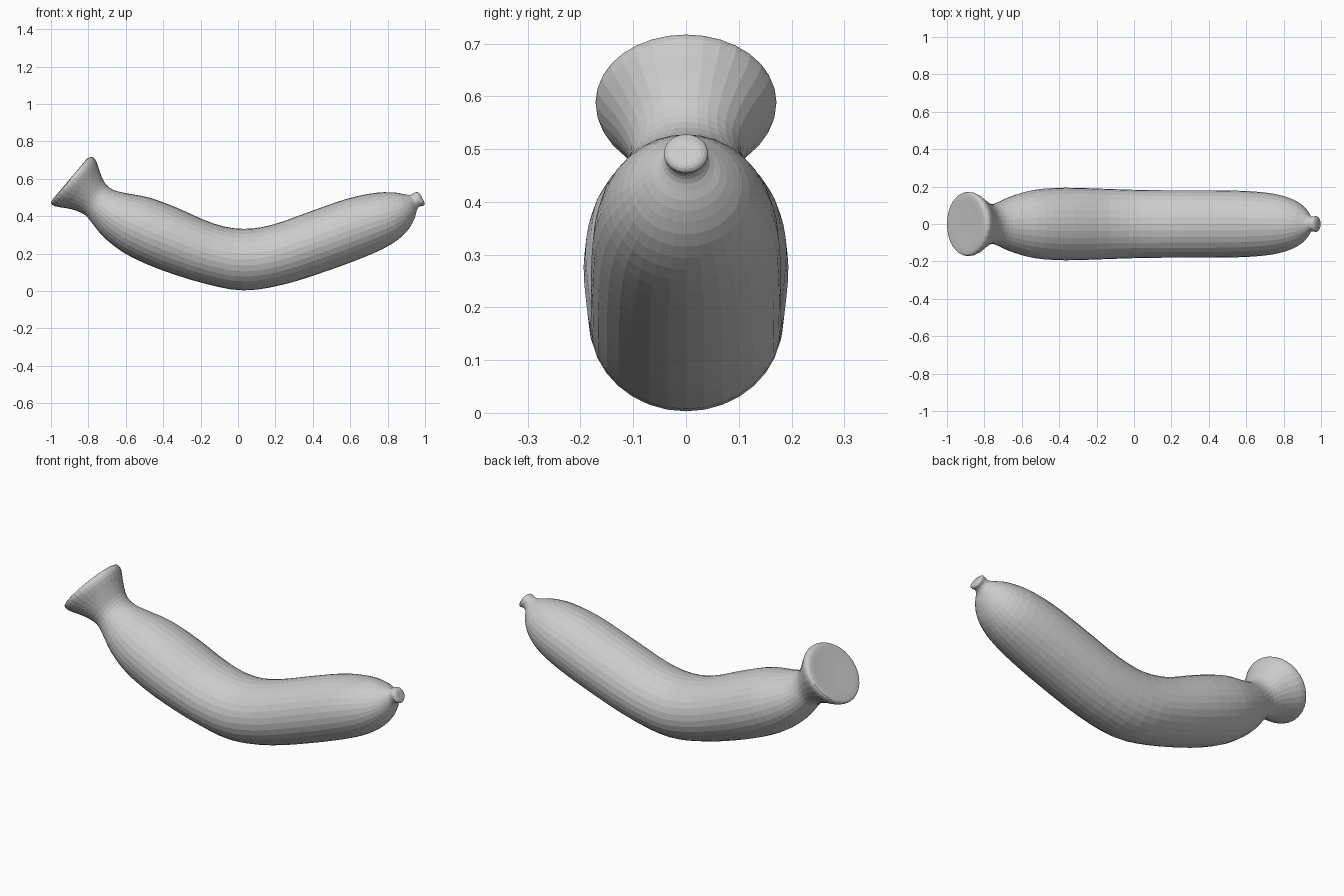
import bpy, bmesh, math
from mathutils import Vector

SIDES, STEPS = 32, 3

# Cross-sections from stem to tip: top x, top z, bottom x, bottom z, half width
STATIONS = [
    (-0.895, 0.599, -0.911, 0.580, 0.013),
    (-0.845, 0.660, -0.955, 0.531, 0.088),
    (-0.808, 0.706, -0.990, 0.490, 0.152),
    (-0.783, 0.717, -1.000, 0.469, 0.170),
    (-0.760, 0.698, -0.975, 0.452, 0.166),
    (-0.738, 0.635, -0.890, 0.437, 0.130),
    (-0.712, 0.578, -0.820, 0.408, 0.106),
    (-0.668, 0.541, -0.778, 0.360, 0.116),
    (-0.590, 0.521, -0.715, 0.285, 0.148),
    (-0.470, 0.498, -0.600, 0.198, 0.182),
    (-0.320, 0.442, -0.420, 0.116, 0.194),
    (-0.130, 0.360, -0.180, 0.040, 0.188),
    (0.030, 0.332, 0.030, 0.003, 0.182),
    (0.190, 0.356, 0.250, 0.036, 0.180),
    (0.400, 0.430, 0.490, 0.112, 0.180),
    (0.590, 0.495, 0.690, 0.187, 0.174),
    (0.740, 0.525, 0.820, 0.250, 0.155),
    (0.840, 0.526, 0.900, 0.315, 0.120),
    (0.895, 0.516, 0.942, 0.383, 0.078),
    (0.922, 0.514, 0.957, 0.434, 0.045),
    (0.940, 0.523, 0.972, 0.452, 0.039),
    (0.958, 0.528, 0.992, 0.455, 0.042),
    (0.975, 0.515, 0.998, 0.468, 0.028),
    (0.984, 0.497, 0.988, 0.490, 0.004),
]


def spline(a, b, c, d, t):
    """Catmull-Rom interpolation of two neighbouring sections."""
    return [0.5 * (2 * q + (r - p) * t + (2 * p - 5 * q + 4 * r - s) * t * t
                   + (3 * q - p - 3 * r + s) * t ** 3)
            for p, q, r, s in zip(a, b, c, d)]


# Smooth the list of sections
pts = [STATIONS[0]] + STATIONS + [STATIONS[-1]]
sections = [spline(*pts[i:i + 4], k / STEPS)
            for i in range(len(pts) - 3) for k in range(STEPS)]
sections.append(STATIONS[-1])

# Loft elliptical rings through the sections
bm = bmesh.new()
rings = []
for xt, zt, xb, zb, w in sections:
    top, bottom = Vector((xt, 0, zt)), Vector((xb, 0, zb))
    centre, up = (top + bottom) / 2, (top - bottom) / 2
    ring = []
    for k in range(SIDES):
        a = math.tau * k / SIDES
        ring.append(bm.verts.new(centre + up * math.cos(a)
                                 + Vector((0, w * math.sin(a), 0))))
    rings.append(ring)
for r0, r1 in zip(rings, rings[1:]):
    for k in range(SIDES):
        n = (k + 1) % SIDES
        bm.faces.new((r0[k], r0[n], r1[n], r1[k]))

# Close stem end and tip
bm.faces.new(rings[0])
bm.faces.new(rings[-1])
bmesh.ops.recalc_face_normals(bm, faces=bm.faces)

mesh = bpy.data.meshes.new("banana")
bm.to_mesh(mesh)
bm.free()
banana = bpy.data.objects.new("banana", mesh)
bpy.context.collection.objects.link(banana)
